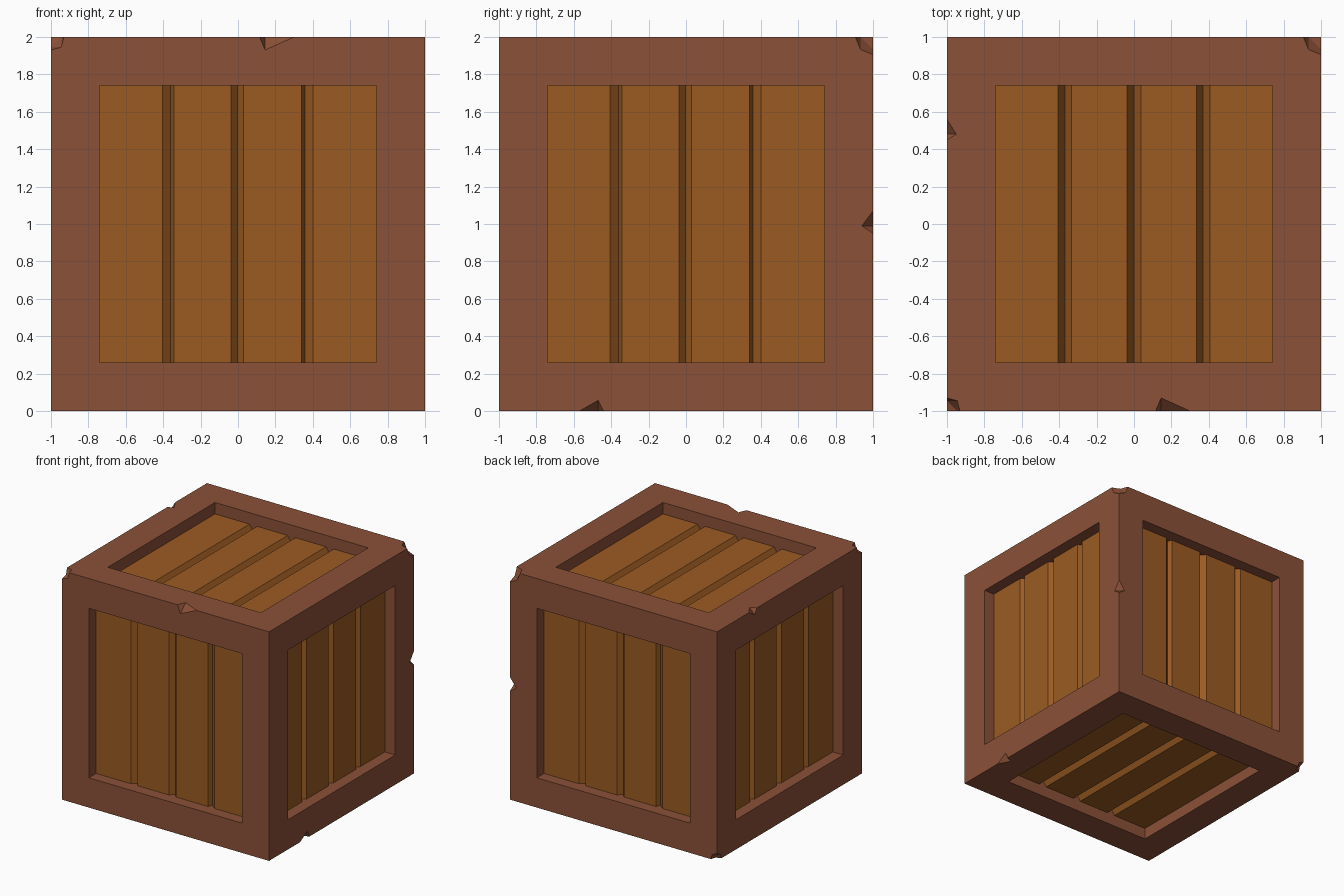
import bpy, bmesh
from math import pi
from mathutils import Matrix, Vector

cube = bpy.data.objects.get("Cube")
if cube:
    bpy.data.objects.remove(cube)


def material(name, color):
    m = bpy.data.materials.new(name)
    m.use_nodes = True
    m.diffuse_color = (*color, 1)
    m.node_tree.nodes["Principled BSDF"].inputs["Base Color"].default_value = (*color, 1)
    return m


def add_object(name, bm, mat=None):
    bmesh.ops.recalc_face_normals(bm, faces=bm.faces) if mat is None else None
    mesh = bpy.data.meshes.new(name)
    bm.to_mesh(mesh)
    bm.free()
    if mat:
        mesh.materials.append(mat)
    obj = bpy.data.objects.new(name, mesh)
    bpy.context.collection.objects.link(obj)
    return obj


frame_brown = material("frame_brown", (0.26, 0.082, 0.039))
plank_brown = material("plank_brown", (0.33, 0.105, 0.016))
UP = Vector((0, 0, 1))

# Frame: a cube with a square recess in every side
bm = bmesh.new()
bmesh.ops.create_cube(bm, size=2, matrix=Matrix.Translation(UP))
sides = list(bm.faces)
bmesh.ops.inset_individual(bm, faces=sides, thickness=0.26, use_even_offset=True)
for face in bmesh.ops.extrude_discrete_faces(bm, faces=sides)["faces"]:
    bmesh.ops.translate(bm, vec=face.normal * -0.17, verts=face.verts)
bmesh.ops.recalc_face_normals(bm, faces=bm.faces)
frame = add_object("frame", bm, frame_brown)

# Chips: small hulls that are cut out of the frame's edges and corners
chips = bmesh.new()


def add_hull(points):
    verts = [chips.verts.new(p) for p in points]
    bmesh.ops.convex_hull(chips, input=verts)


def edge_chip(apex, along, a, b, before, after, depth):
    """Notch on an edge; a and b point inward over the two faces."""
    apex, along, a, b = (Vector(v) for v in (apex, along, a, b))
    add_hull([apex - along * before, apex + along * after,
              apex + (2 * a - b) * depth, apex + (2 * b - a) * depth,
              apex - (a + b) * depth])


def corner_chip(corner, reach, dent):
    """Dent on a corner, given its reach on the edges and on the faces."""
    c = Vector(corner)
    inward = [Vector((-c.x, 0, 0)), Vector((0, -c.y, 0)), UP * (1 - c.z)]
    points = [c - sum(inward, Vector()) * reach]
    for i in range(3):
        points.append(c + inward[i] * reach)
        points.append(c + (inward[i] + inward[i - 1]) * dent)
    add_hull(points)


edge_chip((0.145, -1, 2), (1, 0, 0), (0, 1, 0), (0, 0, -1), 0.03, 0.155, 0.07)
edge_chip((1, -0.47, 0), (0, 1, 0), (-1, 0, 0), (0, 0, 1), 0.1, 0.03, 0.057)
edge_chip((1, 1, 0.99), (0, 0, 1), (-1, 0, 0), (0, -1, 0), 0.04, 0.08, 0.06)
edge_chip((-1, 0.48, 2), (0, 1, 0), (1, 0, 0), (0, 0, -1), 0.03, 0.08, 0.05)
corner_chip((-1, -1, 2), 0.07, 0.055)
corner_chip((1, 1, 2), 0.095, 0.067)
corner_chip((-1, 1, 0), 0.06, 0.045)
cutter = add_object("chip_cutter", chips)
cutter.hide_render = True

cut = frame.modifiers.new("chips", "BOOLEAN")
cut.operation = "DIFFERENCE"
cut.solver = "EXACT"
cut.object = cutter
bpy.context.view_layer.update()
cut_mesh = bpy.data.meshes.new_from_object(
    frame.evaluated_get(bpy.context.evaluated_depsgraph_get()))
frame.modifiers.clear()
frame.data = cut_mesh
bpy.data.objects.remove(cutter)

# Plank panels: a profile with V grooves, swept across each recess
SIDE_GROOVES = [(-0.405, -0.36, -0.342), (-0.037, -0.003, 0.03), (0.34, 0.357, 0.402)]
TOP_GROOVES = [(c - 0.037, c, c + 0.037) for c in (-0.37, 0, 0.37)]


def panel(name, grooves, depth, rotation):
    half, level = 0.745, 0.9
    profile = [(-half, level)]
    for left, mid, right in grooves:
        profile += [(left, level), (mid, level - depth), (right, level)]
    profile.append((half, level))
    bm = bmesh.new()
    rows = [[bm.verts.new((u, v, h)) for u, h in profile] for v in (-half, half)]
    for i in range(len(profile) - 1):
        bm.faces.new((rows[0][i], rows[0][i + 1], rows[1][i + 1], rows[1][i]))
    bm.transform(Matrix.Translation(UP) @ rotation)
    add_object(name, bm, plank_brown)


upright = Matrix.Rotation(pi / 2, 4, "X")
for k, name in enumerate(("front", "left", "back", "right")):
    panel(name + "_planks", SIDE_GROOVES, 0.04, Matrix.Rotation(k * pi / 2, 4, "Z") @ upright)
panel("top_planks", TOP_GROOVES, 0.06, Matrix.Identity(4))
panel("bottom_planks", TOP_GROOVES, 0.06, Matrix.Rotation(pi, 4, "X"))
